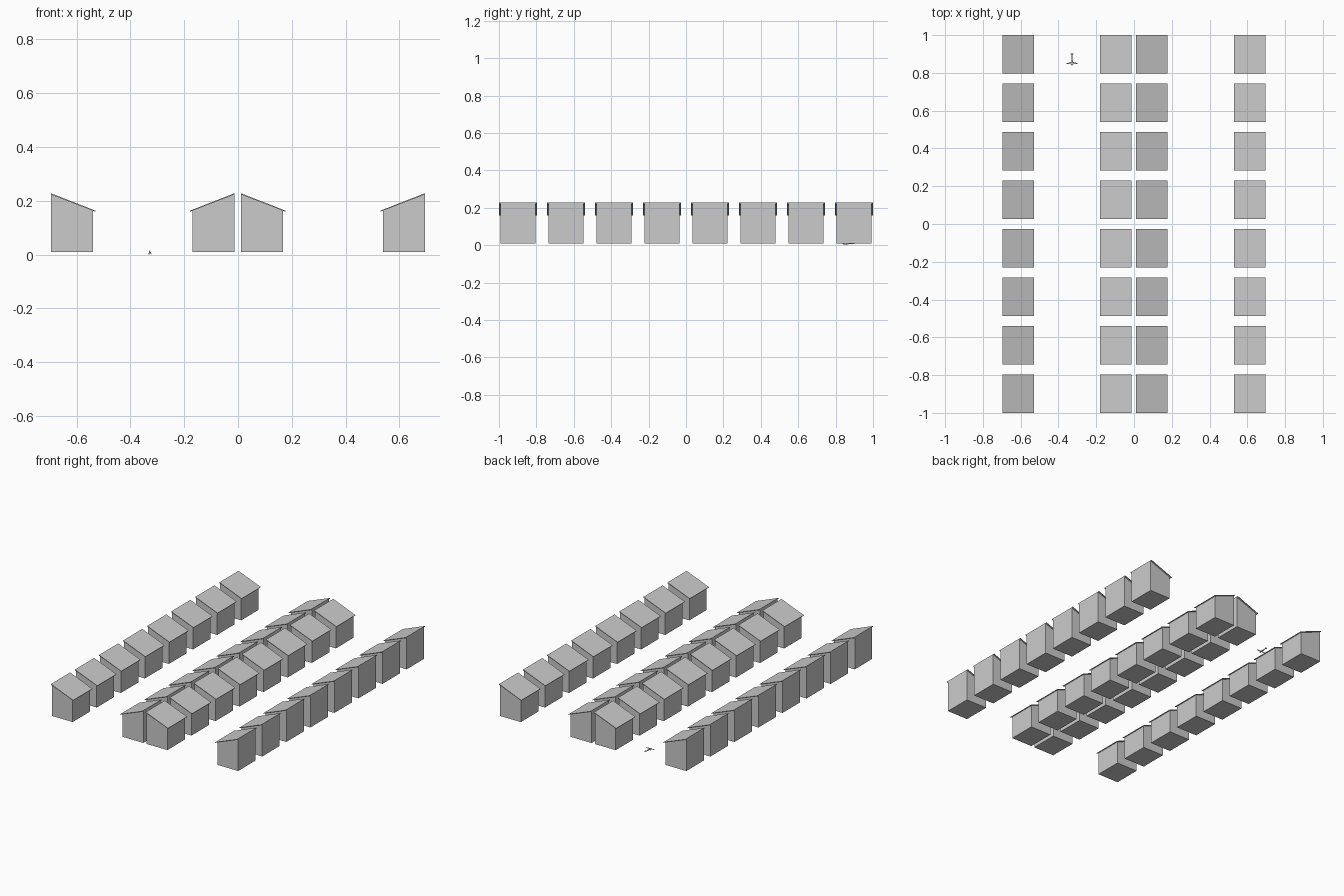
import bpy, bmesh
from mathutils import Vector

if "Cube" in bpy.data.objects:
    bpy.data.objects.remove(bpy.data.objects["Cube"])


def finish(bm, name):
    bmesh.ops.recalc_face_normals(bm, faces=bm.faces)
    me = bpy.data.meshes.new(name)
    bm.to_mesh(me)
    bm.free()
    ob = bpy.data.objects.new(name, me)
    bpy.context.collection.objects.link(ob)
    return ob


def prism(name, outline, y0, y1):
    """Extrude an (x, z) outline along y."""
    bm = bmesh.new()
    face = bm.faces.new([bm.verts.new((x, y0, z)) for x, z in outline])
    ext = bmesh.ops.extrude_face_region(bm, geom=[face])
    verts = [v for v in ext["geom"] if isinstance(v, bmesh.types.BMVert)]
    bmesh.ops.translate(bm, vec=(0, y1 - y0, 0), verts=verts)
    return finish(bm, name)


def plate(name, outline, z, t):
    """Extrude an (x, y) outline upward."""
    bm = bmesh.new()
    face = bm.faces.new([bm.verts.new((x, y, z)) for x, y in outline])
    ext = bmesh.ops.extrude_face_region(bm, geom=[face])
    verts = [v for v in ext["geom"] if isinstance(v, bmesh.types.BMVert)]
    bmesh.ops.translate(bm, vec=(0, 0, t), verts=verts)
    return finish(bm, name)


# Four rows of sheds: x of the tall wall, direction of the low side
ROWS = [(-0.696, 1), (-0.013, -1), (0.011, 1), (0.695, -1)]
PITCH, BASE, HIGH, LOW = 0.2565, 0.01, 0.223, 0.163
for r, (x0, d) in enumerate(ROWS):
    body = [(x0, BASE), (x0 + d * 0.156, BASE),
            (x0 + d * 0.156, LOW), (x0, HIGH)]
    roof = [(x0, HIGH), (x0 + d * 0.165, LOW - 0.0035),
            (x0 + d * 0.166, LOW), (x0, HIGH + 0.005)]
    for i in range(8):
        yc = (i - 3.5) * PITCH
        prism(f"shed_walls_{r}_{i}", body, yc - 0.093, yc + 0.093)
        prism(f"shed_roof_{r}_{i}", roof, yc - 0.102, yc + 0.102)

# Tiny aircraft parked in the lane
PX, PY = -0.328, 0.85
bm = bmesh.new()
rings = []
for y, w, h, z in [(-0.012, 0.001, 0.001, 0.007), (-0.005, 0.004, 0.004, 0.008),
                   (0.012, 0.004, 0.004, 0.008), (0.05, 0.0015, 0.0015, 0.009)]:
    rings.append([bm.verts.new((PX + w * a, PY + y, z + h * b))
                  for a, b in [(1, .4), (.4, 1), (-.4, 1), (-1, .4),
                               (-.7, -.8), (.7, -.8)]])
for a, b in zip(rings, rings[1:]):
    for k in range(6):
        bm.faces.new((a[k], a[(k + 1) % 6], b[(k + 1) % 6], b[k]))
bm.faces.new(rings[0])
bm.faces.new(rings[-1])
finish(bm, "aircraft_fuselage")

# Wing, tailplane and fin
plate("aircraft_wing", [(PX - 0.03, PY - 0.002), (PX, PY - 0.005), (PX + 0.03, PY - 0.002),
                        (PX + 0.03, PY + 0.003), (PX, PY + 0.005), (PX - 0.03, PY + 0.003)],
      0.009, 0.0012)
plate("aircraft_tailplane", [(PX - 0.008, PY + 0.047), (PX + 0.008, PY + 0.047),
                             (PX + 0.008, PY + 0.053), (PX - 0.008, PY + 0.053)],
      0.009, 0.001)
plate("aircraft_fin", [(PX - 0.0005, PY + 0.044), (PX + 0.0005, PY + 0.044),
                       (PX + 0.0005, PY + 0.053), (PX - 0.0005, PY + 0.053)],
      0.009, 0.006)

# Landing gear legs
for n, (x, y) in enumerate([(0, -0.007), (-0.006, 0.006), (0.006, 0.006)]):
    prism(f"aircraft_gear_{n}", [(PX + x - 0.001, 0), (PX + x + 0.001, 0),
                                 (PX + x * 0.4 + 0.001, 0.007),
                                 (PX + x * 0.4 - 0.001, 0.007)],
          PY + y - 0.0015, PY + y + 0.0015)
